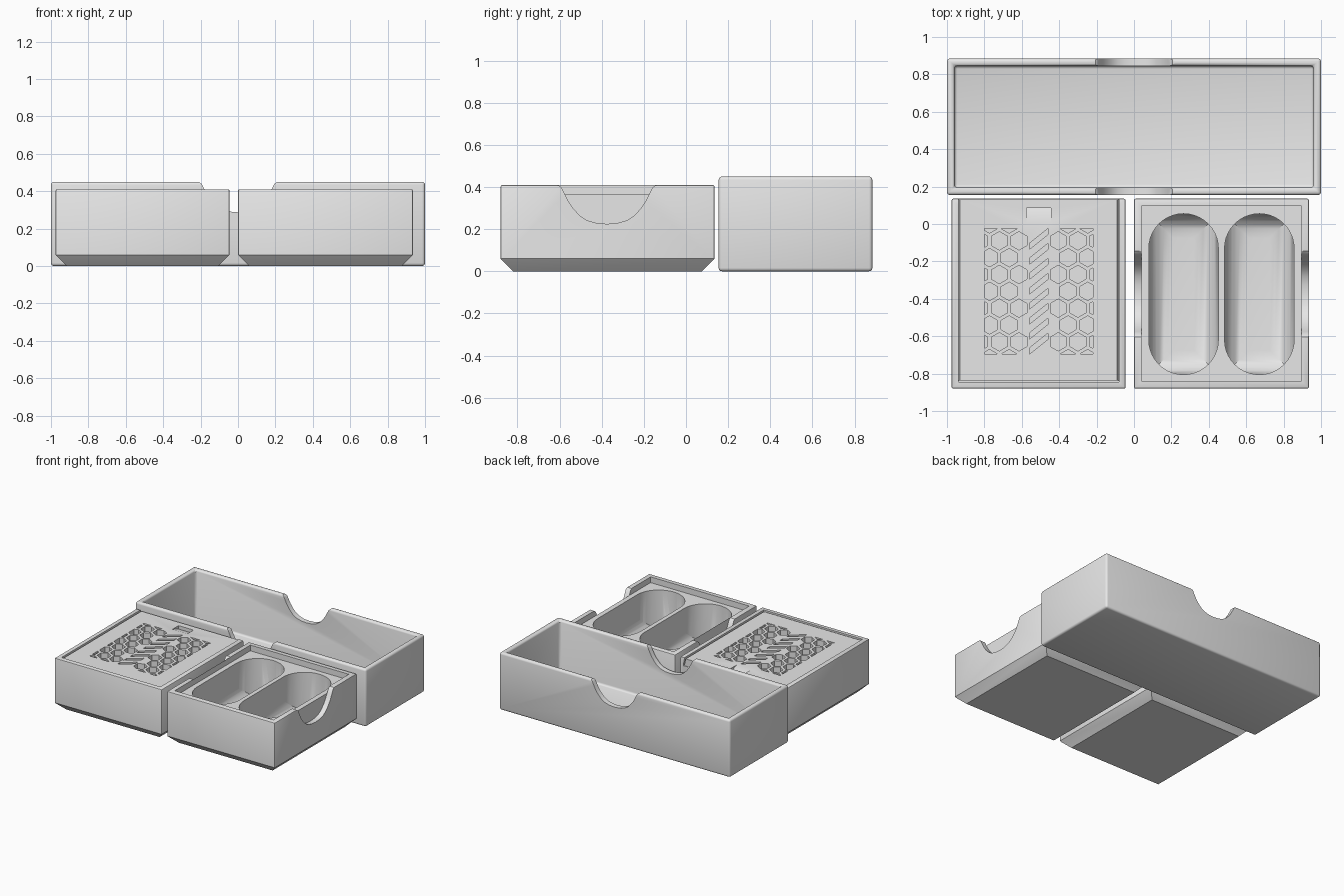
import bpy
import bmesh
import math
from mathutils import Vector

old = bpy.data.objects.get("Cube")
if old:
    bpy.data.objects.remove(old, do_unlink=True)

grey = bpy.data.materials.new("plain grey")
grey.use_nodes = True
grey.diffuse_color = (0.8, 0.8, 0.8, 1)
grey.node_tree.nodes["Principled BSDF"].inputs["Base Color"].default_value = grey.diffuse_color


def make(name, bm):
    bmesh.ops.recalc_face_normals(bm, faces=bm.faces[:])
    mesh = bpy.data.meshes.new(name)
    bm.to_mesh(mesh)
    bm.free()
    mesh.materials.append(grey)
    obj = bpy.data.objects.new(name, mesh)
    bpy.context.scene.collection.objects.link(obj)
    return obj


def box(name, lo, hi, bottom=0, segments=1):
    """Block between two corners, with optional bevelled bottom edges."""
    lo, hi = Vector(lo), Vector(hi)
    bm = bmesh.new()
    bmesh.ops.create_cube(bm, size=1)
    for v in bm.verts:
        v.co = (lo + hi) / 2 + v.co * (hi - lo)
    if bottom:
        edges = [e for e in bm.edges if all(v.co.z < lo.z + 0.001 for v in e.verts)]
        bmesh.ops.bevel(bm, geom=edges, offset=bottom, segments=segments,
                        profile=0.5, affect='EDGES', clamp_overlap=False)
    return make(name, bm)


def prism(name, points, direction):
    """Flat outline pushed along a direction."""
    bm = bmesh.new()
    face = bm.faces.new([bm.verts.new(p) for p in points])
    new = bmesh.ops.extrude_face_region(bm, geom=[face])["geom"]
    bmesh.ops.translate(bm, vec=direction, verts=[g for g in new if isinstance(g, bmesh.types.BMVert)])
    return make(name, bm)


def bake(obj):
    graph = bpy.context.evaluated_depsgraph_get()
    mesh = bpy.data.meshes.new_from_object(obj.evaluated_get(graph))
    obj.modifiers.clear()
    obj.data = mesh


def combine(obj, tool, operation='DIFFERENCE'):
    mod = obj.modifiers.new("cut", 'BOOLEAN')
    mod.operation, mod.solver, mod.object = operation, 'EXACT', tool
    bake(obj)
    bpy.data.objects.remove(tool, do_unlink=True)


def soften(obj, width, segments=3):
    mod = obj.modifiers.new("soft", 'BEVEL')
    mod.width, mod.segments = width, segments
    mod.limit_method, mod.angle_limit = 'ANGLE', math.radians(60)
    bake(obj)


# Half outline of a finger scoop: distance from centre, depth below the rim
SCOOP = [(0.25, -0.05), (0.25, 0), (0.23, 0.002), (0.215, 0.014), (0.2, 0.045),
         (0.182, 0.08), (0.16, 0.112), (0.13, 0.145), (0.095, 0.168), (0.05, 0.181)]


def scoop_outline(wide, deep):
    side = [(a * wide, b * deep) for a, b in SCOOP]
    return side + [(0, 0.185 * deep)] + [(-a, b) for a, b in reversed(side)]


# Long open tray with a finger scoop in each long wall
tray = box("long_tray", (-1, 0.155, 0), (1, 0.885, 0.45))
combine(tray, box("hollow", (-0.96, 0.195, 0.04), (0.96, 0.845, 0.6)))
soften(tray, 0.016)
outline = scoop_outline(0.9, 0.88)
for y in (0.14, 0.835):
    combine(tray, prism("scoop", [(a, y, 0.45 - b) for a, b in outline], (0, 0.065, 0)))

# Two-well box with side scoops
well_box = box("well_box", (0, -0.88, 0), (0.935, 0.135, 0.41), 0.06)
soften(well_box, 0.008, 2)
combine(well_box, box("recess", (0.04, -0.84, 0.365), (0.895, 0.095, 0.5)))
R, MID, HALF = 0.186, -0.375, 0.43
for x in (0.265, 0.67):
    well = box("well", (x - R, MID - HALF, 0.05), (x + R, MID + HALF, 0.5), 0.13, 8)
    arc = [math.pi * i / 20 for i in range(21)]
    pill = [(x + R * math.cos(a), MID + HALF - R + R * math.sin(a), 0) for a in arc]
    pill += [(x - R * math.cos(a), MID - HALF + R - R * math.sin(a), 0) for a in arc]
    combine(well, prism("pill", pill, (0, 0, 1)), 'INTERSECT')
    combine(well_box, well)
outline = scoop_outline(1, 1)
for x in (-0.02, 0.895):
    combine(well_box, prism("scoop", [(x, MID + a, 0.41 - b) for a, b in outline], (0.06, 0, 0)))

# Lidded box: hollow body with a dovetail slide open at the back
lid_box = box("lidded_box", (-0.975, -0.88, 0), (-0.045, 0.135, 0.41), 0.06)
soften(lid_box, 0.008, 2)
combine(lid_box, box("hollow", (-0.92, -0.82, 0.04), (-0.1, 0.08, 0.6)))
CX = -0.51


def dovetail(name, half, y0, y1, z0, z1):
    pts = [(CX - half - 0.012, y0, z0), (CX + half + 0.012, y0, z0),
           (CX + half, y0, z1), (CX - half, y0, z1)]
    return prism(name, pts, (0, y1 - y0, 0))


combine(lid_box, dovetail("slide", 0.427, -0.845, 0.2, 0.345, 0.42))

# Sliding lid with a thumb catch
lid = dovetail("sliding_lid", 0.42, -0.836, 0.132, 0.346, 0.402)
catch = [(CX - 0.065, 0.085, 0.42), (CX - 0.065, 0.085, 0.375), (CX - 0.065, 0.0, 0.405),
         (CX - 0.065, 0.0, 0.42)]
combine(lid, prism("catch", catch, (0.13, 0, 0)))

# Honeycomb vents clipped to a rectangle, with slanted slots down the middle
bm = bmesh.new()
PITCH, ROW, HEX = 0.105, 0.09, 0.049
for row in range(9):
    y = MID + 0.015 + (row - 4) * ROW
    for col in range(-4, 5):
        dx = (col + 0.5 * (row % 2 == 0)) * PITCH
        if abs(dx) > 0.06:
            bm.faces.new([bm.verts.new((CX + dx + HEX * math.sin(k * math.pi / 3),
                                        y + HEX * math.cos(k * math.pi / 3), 0.3)) for k in range(6)])
for i in range(8):
    y = -0.64 + i * 0.08
    bm.faces.new([bm.verts.new((CX + a, y + a * 0.8 + b, 0.3))
                  for a, b in ((-0.05, -0.016), (0.05, -0.016), (0.05, 0.016), (-0.05, 0.016))])
for co, no in (((-0.8, 0, 0), (-1, 0, 0)), ((-0.22, 0, 0), (1, 0, 0)),
               ((0, -0.695, 0), (0, -1, 0)), ((0, -0.025, 0), (0, 1, 0))):
    bmesh.ops.bisect_plane(bm, geom=bm.verts[:] + bm.edges[:] + bm.faces[:],
                           plane_co=co, plane_no=no, clear_outer=True)
new = bmesh.ops.extrude_face_region(bm, geom=bm.faces[:])["geom"]
bmesh.ops.translate(bm, vec=(0, 0, 0.2), verts=[g for g in new if isinstance(g, bmesh.types.BMVert)])
combine(lid, make("vents", bm))

# Smooth the rounded surfaces and keep real edges crisp
bpy.ops.object.select_all(action='DESELECT')
for obj in (tray, well_box, lid_box, lid):
    obj.select_set(True)
bpy.context.view_layer.objects.active = tray
bpy.ops.object.shade_smooth_by_angle(angle=math.radians(32))
